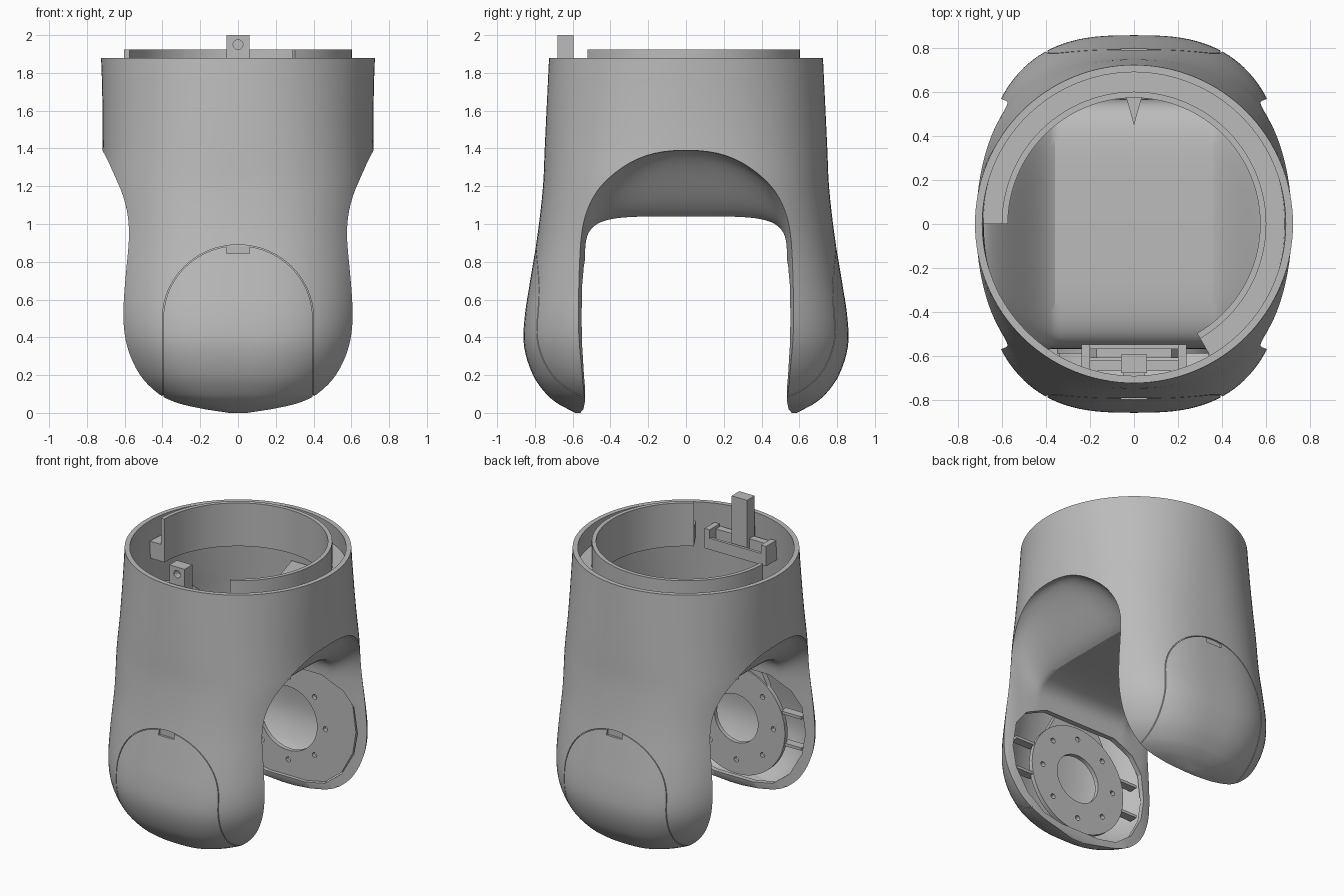
import bpy, bmesh
from math import sin, cos, pi, radians

if "Cube" in bpy.data.objects:
    bpy.data.objects.remove(bpy.data.objects["Cube"])

GREY = (0.5, 0.5, 0.5, 1)
mat = bpy.data.materials.new("plain grey")
mat.use_nodes = True
mat.diffuse_color = GREY
mat.node_tree.nodes["Principled BSDF"].inputs["Base Color"].default_value = GREY


# ---- helpers ----
def loft(name, *solids):
    """One object from solids, each a list of rings joined and capped."""
    bm = bmesh.new()
    for rings in solids:
        vs = [[bm.verts.new(p) for p in ring] for ring in rings]
        n = len(vs[0])
        for a, b in zip(vs, vs[1:]):
            for i in range(n):
                j = (i + 1) % n
                bm.faces.new((a[i], a[j], b[j], b[i]))
        bm.faces.new(vs[0][::-1])
        bm.faces.new(vs[-1])
    bmesh.ops.recalc_face_normals(bm, faces=bm.faces)
    me = bpy.data.meshes.new(name)
    bm.to_mesh(me)
    bm.free()
    me.materials.append(mat)
    ob = bpy.data.objects.new(name, me)
    bpy.context.collection.objects.link(ob)
    return ob


def prism_y(pts, y0, y1):
    return [[(x, y, z) for x, z in pts] for y in (y0, y1)]


def box(x0, x1, y0, y1, z0, z1):
    return prism_y([(x0, z0), (x1, z0), (x1, z1), (x0, z1)], y0, y1)


def circle(cx, cy, r, n=32):
    return [(cx + r * cos(2 * pi * i / n), cy + r * sin(2 * pi * i / n)) for i in range(n)]


def sector(r0, r1, a0, a1, z0, z1, n=16):
    angles = [radians(a0 + (a1 - a0) * i / n) for i in range(n + 1)]
    pts = [(r1 * cos(a), r1 * sin(a)) for a in angles]
    pts += [(r0 * cos(a), r0 * sin(a)) for a in reversed(angles)]
    return [[(x, y, z) for x, y in pts] for z in (z0, z1)]


def boolean(ob, tool):
    m = ob.modifiers.new("cut", "BOOLEAN")
    m.operation, m.solver, m.object = "DIFFERENCE", "EXACT", tool
    bpy.context.view_layer.objects.active = ob
    bpy.ops.object.modifier_apply(modifier=m.name)
    bpy.data.objects.remove(tool)
    return ob


def smooth(ob, angle=30):
    bpy.ops.object.select_all(action="DESELECT")
    ob.select_set(True)
    bpy.context.view_layer.objects.active = ob
    bpy.ops.object.shade_smooth_by_angle(angle=radians(angle))


# ---- outer form: height, half width at the leg face, half depth ----
PROFILE = [(0, .05, .585), (.02, .17, .625), (.05, .3, .68), (.1, .41, .74),
           (.2, .515, .81), (.35, .59, .857), (.5, .614, .855), (.7, .604, .825),
           (.95, .575, .785), (1.2, .553, .757), (1.4, .526, .748), (1.88, .4664, .725)]


def profile_rows():
    """Smooth rows through the profile points."""
    rows = []
    last = len(PROFILE) - 1
    for i in range(last):
        p0, p1, p2, p3 = (PROFILE[min(max(i + k, 0), last)] for k in (-1, 0, 1, 2))
        for s in range(4):
            t = s / 4
            row = [p1[0] + t * (p2[0] - p1[0])]
            for c in (1, 2):
                m1 = (p2[c] - p0[c]) / (p2[0] - p0[0]) * (p2[0] - p1[0])
                m2 = (p3[c] - p1[c]) / (p3[0] - p1[0]) * (p2[0] - p1[0])
                d = p2[c] - p1[c]
                row.append(p1[c] + t * m1 + t * t * (3 * d - 2 * m1 - m2)
                           + t ** 3 * (m1 + m2 - 2 * d))
            rows.append(row)
    return rows + [PROFILE[-1]]


def body_form(name, inset=0, bottom=0, top=None, n=128):
    """Round at the top, growing squarer towards the legs."""
    rows = [r for r in profile_rows() if r[0] >= bottom]
    if top:
        rows.append((top, *PROFILE[-1][1:]))
    rings = []
    for z, w, depth in rows:
        e = 2 + .8 * min(max((1.88 - z) / 1.4, 0), 1)
        a = w / (1 - (.555 / depth) ** e) ** (1 / e) - inset
        b = depth - inset
        ring = []
        for i in range(n):
            c, s = cos(2 * pi * i / n), sin(2 * pi * i / n)
            ring.append((a * abs(c) ** (2 / e) * (1 if c > 0 else -1),
                         b * abs(s) ** (2 / e) * (1 if s > 0 else -1), z))
        rings.append(ring)
    return loft(name, rings)


def arch_form(name, grow=0, n=40):
    """Saddle-shaped passage: flat and low mid way, flaring to round arches."""
    rings = []
    for k in range(-50, 51):
        x = k / 50
        f = min(max((abs(x) - .36) / .33, 0), 1)
        f = .5 * f + .5 * f * f * (3 - 2 * f)
        edge = min(max((abs(x) - .52) / .1, 0), 1) ** 2
        half = .535 + .03 * f + .015 * edge + grow
        rise, e = .29 + .35 * f + grow, 5 - 2.7 * f
        # the foot widens to round the leg tips
        foot = [(half + .025, -.3), (half + .025, 0), (half + .008, .02), (half, .06)]
        ring = [(x, -y, z) for y, z in foot]
        for i in range(n + 1):
            c, s = -cos(pi * i / n), sin(pi * i / n)
            ring.append((x, half * abs(c) ** (2 / e) * (1 if c > 0 else -1),
                         .75 + rise * max(s, 0) ** (2 / e)))
        rings.append(ring + [(x, y, z) for y, z in reversed(foot)])
    return loft(name, rings)


# ---- yoke shell ----
shell = body_form("yoke_shell")
boolean(shell, arch_form("arch_cutter"))
cavity = body_form("cavity_cutter", inset=.033, bottom=.05, top=2.1)
boolean(cavity, arch_form("floor_cutter", grow=.035))
boolean(shell, cavity)

# cover panel seam on both legs
def arch_line(r):
    arc = [(r * cos(pi * i / 40), .5 + (r - .01) * sin(pi * i / 40)) for i in range(41)]
    return [(r, -.1)] + arc + [(-r, -.1)]


seam = loft("seam_cutter", prism_y(arch_line(.4) + arch_line(.395)[::-1], -1, 1))
boolean(seam, body_form("seam_core", inset=.012))
boolean(shell, seam)

# pry notches and inner leg windows
half_window = [(.15, .06), (.3, .09), (.43, .19), (.52, .35), (.545, .5), (.52, .68),
               (.44, .78), (.28, .85)]
window = half_window + [(-x, z) for x, z in reversed(half_window)]
for side in (-1, 1):
    boolean(shell, loft("notch_cutter", box(-.06, .06, side * .785, side * .95, .845, .885)))
    boolean(shell, loft("window_cutter", prism_y(window, side * .4, side * .605)))
smooth(shell)

# ---- bearing plates inside the legs: round in front, filling the window behind ----
for name, side, bore, outline in (("front", -1, .17, circle(0, .45, .38, 64)),
                                  ("back", 1, .225, [(x * .97, z) for x, z in window])):
    y0, y1 = side * .56, side * .59
    plate = loft(name + "_bearing_plate", prism_y(outline, y0, y1))
    boolean(plate, loft("bore_cutter", prism_y(circle(0, .46, bore, 48), 0, side)))
    screws = [prism_y(circle(x, z, .018, 12), 0, side) for x, z in circle(0, .46, .29, 8)]
    boolean(plate, loft("screw_cutter", *screws))
    smooth(plate)
    loft(name + "_plate_bridge", prism_y([(-.24, .74), (.24, .74), (.17, .87), (-.17, .87)],
                                         side * .57, side * .61))
    loft(name + "_plate_ribs", *[box(s * .34, s * .5, y0 + side * .01, side * .63, z, z + .02)
                                 for s in (-1, 1) for z in (.36, .58)])

# ---- mounting ring: inner lip, pocket floors and screw bosses ----
LOW, TOP = 1.62, 1.925
parts = []
for a in (-60, 0, 60, 120):
    parts.append(sector(.575, .603, a, a + 60, LOW, TOP))
    parts.append(sector(.59, .705, a, a + 60, LOW, 1.74))
smooth(loft("mounting_ring", *parts))

bosses = loft("screw_bosses", *[sector(.57, r, a - 7, a + 7, LOW, z, 4)
                                for a in range(0, 360, 60) for r, z in ((.68, 1.93), (.705, 1.86))])
holes = [[[(x, y, z) for x, y in circle(.62 * cos(a * pi / 3), .62 * sin(a * pi / 3), .024, 16)]
          for z in (1.8, 2)] for a in range(6)]
smooth(boolean(bosses, loft("boss_hole_cutter", *holes)))

# ---- locating post, latch bracket and inner rib ----
post = loft("locating_post", box(-.06, .06, -.68, -.595, LOW, 2), box(-.05, .05, -.7, -.66, LOW, 1.8))
boolean(post, loft("post_hole_cutter", prism_y(circle(0, 1.95, .026, 16), -.8, -.63)))
loft("latch_bracket", box(-.24, .24, -.67, -.62, 1.6, 1.72),
     box(-.24, -.2, -.66, -.55, 1.6, 1.74), box(.2, .24, -.66, -.55, 1.6, 1.74),
     box(-.22, .22, -.57, -.55, 1.6, 1.68))
loft("inner_rib", [[(-.07, .7, z), (.07, .7, z), (0, .45, z)] for z in (1.1, 1.5)])
